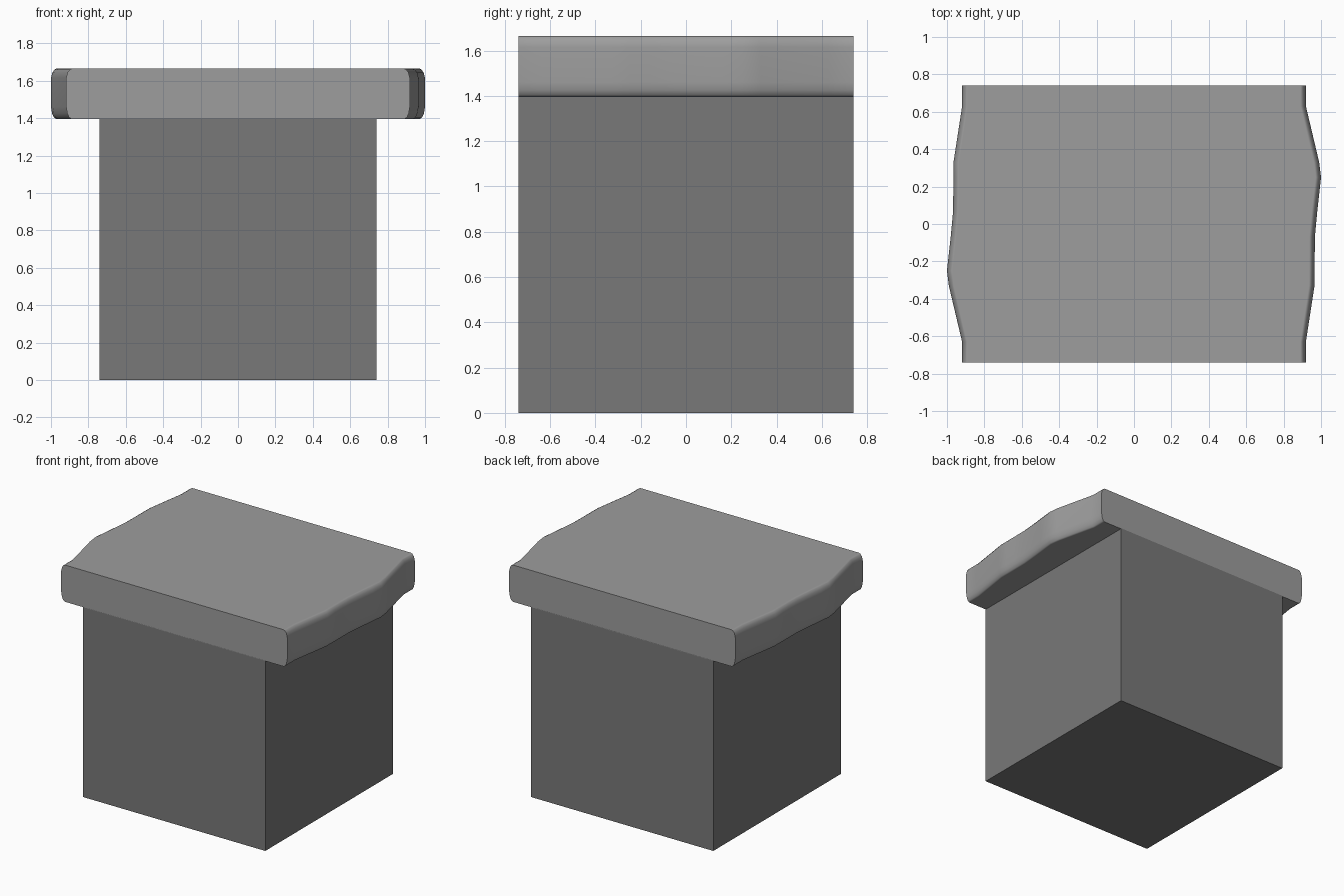
import bpy, bmesh, math

if "Cube" in bpy.data.objects:
    bpy.data.objects.remove(bpy.data.objects["Cube"])

HALF = 0.74
Z0, Z1 = 1.395, 1.665


def paint(obj, name, grey):
    mat = bpy.data.materials.new(name)
    mat.diffuse_color = (grey, grey, grey, 1)
    mat.use_nodes = True
    mat.node_tree.nodes["Principled BSDF"].inputs["Base Color"].default_value = mat.diffuse_color
    obj.data.materials.append(mat)


# Square pedestal body
bpy.ops.mesh.primitive_cube_add(size=1, location=(0, 0, 0.7))
body = bpy.context.object
body.name = "pedestal_body"
body.scale = (2 * HALF, 2 * HALF, 1.4)
bpy.ops.object.transform_apply(location=True, rotation=False, scale=True)
paint(body, "dark_grey", 0.19)

# Wavy right edge (y, x); the left edge is the same curve turned by 180 degrees
edge = [(-.74, .919), (-.63, .919), (-.33, .965), (-.07, .967), (.07, .98),
        (.25, 1.0), (.33, .99), (.63, .919), (.74, .919)]
stations = sorted({s * y for y in (.74, .63, .33, .25, .16, .07) for s in (-1, 1)})


def edge_x(y):
    for (ya, xa), (yb, xb) in zip(edge, edge[1:]):
        if y <= yb:
            return xa + (xb - xa) * (y - ya) / (yb - ya)
    return edge[-1][1]


# Rounded end profile of the slab: inset from the edge, height
profile = [(.03, Z1), (.018, Z1 - .006), (.007, Z1 - .022), (0, Z1 - .05),
           (0, Z0 + .065), (.006, Z0 + .03), (.016, Z0 + .008), (.03, Z0)]

# Top slab lofted from front to back
bm = bmesh.new()
rings = []
for y in stations:
    right = [(edge_x(y) - d, y, z) for d, z in profile]
    left = [(-edge_x(-y) + d, y, z) for d, z in reversed(profile)]
    rings.append([bm.verts.new(p) for p in right + left])
n = len(rings[0])
for a, b in zip(rings, rings[1:]):
    for i in range(n):
        j = (i + 1) % n
        bm.faces.new((a[i], a[j], b[j], b[i]))
bm.faces.new(rings[0])
bm.faces.new(rings[-1])
bmesh.ops.recalc_face_normals(bm, faces=bm.faces)
mesh = bpy.data.meshes.new("top_slab")
bm.to_mesh(mesh)
bm.free()
slab = bpy.data.objects.new("top_slab", mesh)
bpy.context.collection.objects.link(slab)
paint(slab, "mid_grey", 0.34)

# Smooth shading on the worn ends, sharp front and back, flat-looking top
bpy.ops.object.select_all(action='DESELECT')
slab.select_set(True)
bpy.context.view_layer.objects.active = slab
bpy.ops.object.shade_smooth_by_angle(angle=math.radians(40))
weighted = slab.modifiers.new("flat_top_shading", 'WEIGHTED_NORMAL')
weighted.keep_sharp = True
